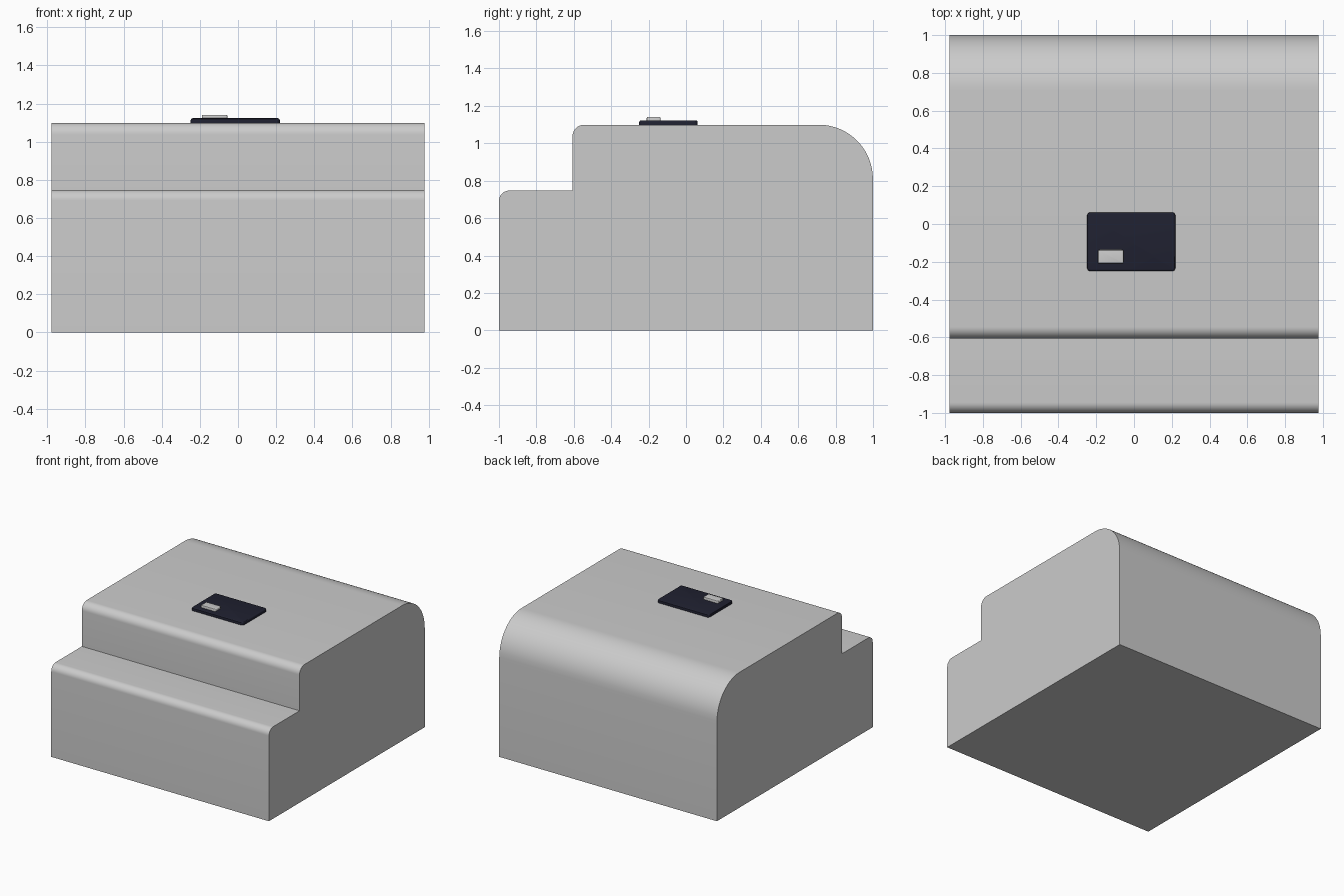
import bpy, bmesh, math

if "Cube" in bpy.data.objects:
    bpy.data.objects.remove(bpy.data.objects["Cube"])


def finish(bm, name, color=None):
    bmesh.ops.recalc_face_normals(bm, faces=bm.faces)
    mesh = bpy.data.meshes.new(name)
    bm.to_mesh(mesh)
    bm.free()
    ob = bpy.data.objects.new(name, mesh)
    bpy.context.collection.objects.link(ob)
    if color:
        mat = bpy.data.materials.new(name + "_colour")
        mat.diffuse_color = color
        mat.use_nodes = True
        mat.node_tree.nodes["Principled BSDF"].inputs["Base Color"].default_value = mat.diffuse_color
        mesh.materials.append(mat)
    bpy.context.view_layer.objects.active = ob
    ob.select_set(True)
    bpy.ops.object.shade_smooth_by_angle(angle=math.radians(30))
    ob.select_set(False)
    return ob


def arc(cy, cz, r, start, end, n):
    return [(cy + r * math.cos(math.radians(start + (end - start) * i / n)),
             cz + r * math.sin(math.radians(start + (end - start) * i / n)))
            for i in range(n + 1)]


def rounded_slab(name, x0, x1, y0, y1, z0, z1, corner, edge, color=None):
    # box with rounded vertical corners and a softened top rim
    bm = bmesh.new()
    bmesh.ops.create_cube(bm, size=1)
    for v in bm.verts:
        v.co.x = x1 if v.co.x > 0 else x0
        v.co.y = y1 if v.co.y > 0 else y0
        v.co.z = z1 if v.co.z > 0 else z0
    upright = [e for e in bm.edges if abs(e.verts[0].co.z - e.verts[1].co.z) > 1e-5]
    bmesh.ops.bevel(bm, geom=upright, offset=corner, segments=4, profile=0.5, affect='EDGES')
    rim = [e for e in bm.edges if all(abs(v.co.z - z1) < 1e-5 for v in e.verts)]
    bmesh.ops.bevel(bm, geom=rim, offset=edge, segments=3, profile=0.5, affect='EDGES')
    return finish(bm, name, color)


# stepped body: side profile swept across the width
profile = [(-1, 0)]
profile += arc(-0.945, 0.692, 0.055, 180, 90, 10)
profile += [(-0.607, 0.747)]
profile += arc(-0.545, 1.037, 0.062, 180, 90, 10)
profile += arc(0.71, 0.81, 0.289, 90, 0, 24)
profile += [(1, 0.81), (1, 0)]
del profile[-3]
bm = bmesh.new()
face = bm.faces.new([bm.verts.new((-0.978, y, z)) for y, z in profile])
ret = bmesh.ops.extrude_face_region(bm, geom=[face])
for v in ret["geom"]:
    if isinstance(v, bmesh.types.BMVert):
        v.co.x = 0.978
finish(bm, "stepped_body")

# dark plate on top, with a small pale raised button
rounded_slab("dark_plate", -0.248, 0.219, -0.25, 0.062, 1.095, 1.123, 0.018, 0.01,
             (0.014, 0.015, 0.03, 1))
rounded_slab("plate_button", -0.19, -0.056, -0.21, -0.136, 1.12, 1.141, 0.008, 0.006)
